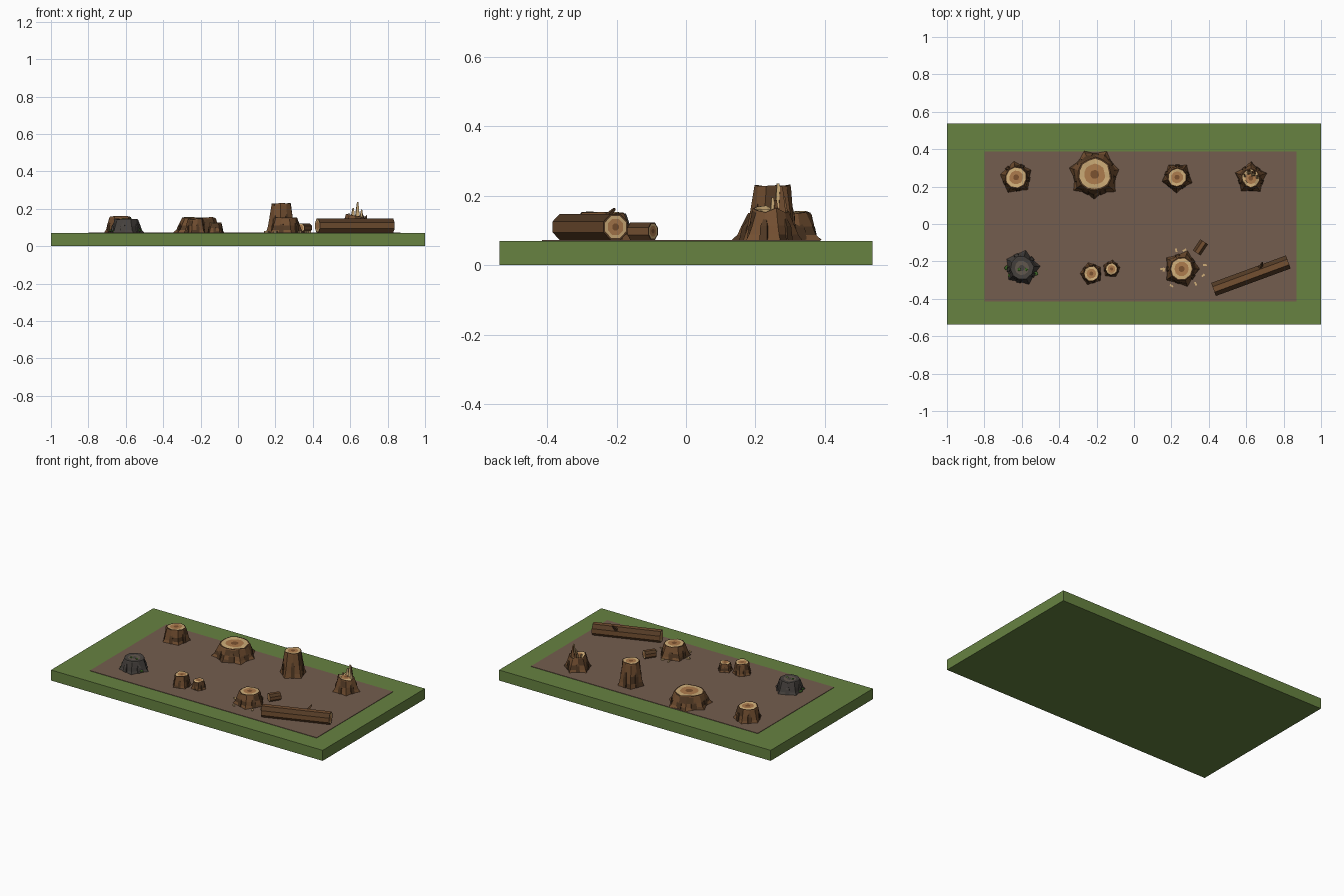
import bpy, bmesh, random
from math import sin, cos, pi, atan2, hypot
from mathutils import Vector, Matrix

random.seed(4)
cube = bpy.data.objects.get("Cube")
if cube:
    bpy.data.objects.remove(cube)

COLOURS = {
    "grass": (0.135, 0.225, 0.053), "soil": (0.175, 0.11, 0.077),
    "bark": (0.175, 0.08, 0.031), "dark_bark": (0.085, 0.042, 0.018),
    "sapwood": (0.62, 0.42, 0.19), "heartwood": (0.42, 0.2, 0.075),
    "core": (0.2, 0.085, 0.03), "dead_bark": (0.062, 0.054, 0.048),
    "dead_wood": (0.12, 0.095, 0.075), "moss": (0.06, 0.17, 0.025)}
NAMES = list(COLOURS)
MATS = []
for name, rgb in COLOURS.items():
    m = bpy.data.materials.new(name)
    m.use_nodes = True
    m.diffuse_color = (*rgb, 1)
    bsdf = next(n for n in m.node_tree.nodes if n.type == "BSDF_PRINCIPLED")
    bsdf.inputs["Base Color"].default_value = (*rgb, 1)
    bsdf.inputs["Roughness"].default_value = 0.9
    MATS.append(m)
GROUND = 0.073


def finish(name, bm, matrix=Matrix()):
    bmesh.ops.recalc_face_normals(bm, faces=bm.faces)
    mesh = bpy.data.meshes.new(name)
    bm.to_mesh(mesh)
    bm.free()
    for m in MATS:
        mesh.materials.append(m)
    ob = bpy.data.objects.new(name, mesh)
    ob.matrix_world = matrix
    bpy.context.collection.objects.link(ob)
    return ob


def box(name, lo, hi, mat, matrix=Matrix()):
    bm = bmesh.new()
    lo, hi = Vector(lo), Vector(hi)
    bmesh.ops.create_cube(bm, size=1, matrix=Matrix.Translation((lo + hi) / 2) @ Matrix.Diagonal((*(hi - lo), 1)))
    for f in bm.faces:
        f.material_index = NAMES.index(mat)
    return finish(name, bm, matrix)


def loft(bm, rings, bands):
    """Skin closed rings of points; bands gives the material choices of each strip and the end cap."""
    rows = [[bm.verts.new(p) for p in ring] for ring in rings]
    n = len(rows[0])
    for a, b, mats in zip(rows, rows[1:], bands):
        for i in range(n):
            j = (i + 1) % n
            f = bm.faces.new((a[i], a[j], b[j], b[i]))
            f.material_index = NAMES.index(random.choice(mats))
    bm.faces.new(rows[-1]).material_index = NAMES.index(bands[-1][0])
    bm.faces.new(rows[0][::-1]).material_index = NAMES.index(bands[0][0])


def stump(name, x, y, root, top, height, roots=5, turn=0.0, dead=False, rough=0.004):
    bark = ["dead_bark"] if dead else ["bark", "bark", "bark", "dark_bark"]
    wood = ["dead_bark", "dead_wood", "dead_bark"] if dead else ["sapwood", "heartwood", "core"]
    n = roots * 2
    h = height - GROUND
    angles = [turn + pi * i / roots for i in range(n)]
    lift = [random.uniform(-rough, rough) for _ in angles]
    wobble = [random.uniform(0.94, 1.04) for _ in angles]

    def ring(tip, valley, z, edge=0.0):
        return [((tip if i % 2 == 0 else valley) * wobble[i] * cos(a),
                 (tip if i % 2 == 0 else valley) * wobble[i] * sin(a),
                 z + edge * lift[i]) for i, a in enumerate(angles)]
    mid = top + (root - top) * 0.35
    rings = [ring(root, mid, 0), ring(root * 0.88, mid * 0.97, h * 0.18),
             ring(mid * 1.04, mid * 0.94, h * 0.48),
             ring(top * 1.04, top * 1.04, h * 0.93, 1), ring(top, top, h, 1),
             ring(top * 0.9, top * 0.9, h, 1), ring(top * 0.62, top * 0.62, h),
             ring(top * 0.26, top * 0.26, h)]
    bm = bmesh.new()
    loft(bm, rings, [bark, bark, bark, bark, [bark[-1]], wood[:1], wood[1:2], wood[2:]])
    finish(name, bm, Matrix.Translation((x, y, GROUND)))
    # Raised bark slabs on the flanks, one between each pair of roots
    for k in range(roots):
        a = angles[2 * k + 1]
        d, t = Vector((cos(a), sin(a), 0)), Vector((-sin(a), cos(a), 0))
        w = root * 0.13
        bm = bmesh.new()
        slab = []
        for r, z, s in ((mid * 1.06, 0, 1.0), (mid * 0.99, h * 0.45, 0.9), (top * 1.02, h * 0.72, 0.3)):
            slab.append([d * (r - inset) + t * (w * s * side) + Vector((0, 0, z))
                         for inset, side in ((0, -1), (0, 1), (0.02, 1), (0.02, -1))])
        loft(bm, slab, [["dead_bark" if dead else "dark_bark"]] * 3)
        finish(f"{name}_bark_slab_{k + 1}", bm, Matrix.Translation((x, y, GROUND)))


def log(name, start, end, radius, sides=8):
    """Fallen trunk lying on the soil, with ringed cut ends."""
    a = Vector((*start, GROUND + radius * 0.95))
    b = Vector((*end, GROUND + radius * 0.95))
    length = (b - a).length
    turn = atan2(b.y - a.y, b.x - a.x)

    def ring(f, x):
        return [(x, radius * f * cos(2 * pi * (i + 0.5) / sides),
                 radius * f * sin(2 * pi * (i + 0.5) / sides)) for i in range(sides)]
    bm = bmesh.new()
    loft(bm, [ring(0.28, 0), ring(0.65, 0), ring(0.88, 0), ring(1.03, 0),
              ring(1.03, length), ring(0.88, length), ring(0.65, length), ring(0.28, length)],
         [["heartwood"], ["sapwood"], ["dark_bark"], ["bark"], ["dark_bark"],
          ["sapwood"], ["heartwood"], ["core"]])
    for f in bm.faces:
        c = f.calc_center_median()
        if abs(c.x - length / 2) < 0.01 and f.calc_area() > 0 and abs(c.y) > radius * 0.6 and c.z > 0:
            f.material_index = NAMES.index("dark_bark")
    return finish(name, bm, Matrix.Translation(a) @ Matrix.Rotation(turn, 4, "Z"))


def spike(name, base, tip, width, mat):
    """Tapered four-sided shard."""
    bm = bmesh.new()
    axis = Vector(tip) - Vector(base)
    bmesh.ops.create_cone(bm, segments=4, radius1=width, radius2=width * 0.3, depth=axis.length, cap_ends=True)
    for f in bm.faces:
        f.material_index = NAMES.index(mat)
    rot = axis.to_track_quat("Z", "Y").to_matrix().to_4x4()
    return finish(name, bm, Matrix.Translation((Vector(base) + Vector(tip)) / 2) @ rot)


# Ground
box("grass_base", (-1, -0.538, 0), (1, 0.538, 0.07), "grass")
box("soil_patch", (-0.8, -0.415, 0.068), (0.87, 0.388, GROUND), "soil")

# Back row of stumps
stump("small_stump", -0.63, 0.25, 0.09, 0.06, 0.158, 5, 0.45)
stump("wide_stump", -0.21, 0.265, 0.14, 0.09, 0.153, 7, 0.2)
stump("tall_stump", 0.23, 0.25, 0.085, 0.052, 0.228, 5, 0.9)
stump("broken_stump", 0.625, 0.245, 0.09, 0.052, 0.16, 5, 0.3, rough=0.012)
for i, (dx, dy, z, w) in enumerate(((0.012, 0.022, 0.235, 0.017), (-0.012, 0.03, 0.205, 0.016),
                                   (0.033, 0.006, 0.195, 0.013), (-0.034, 0.012, 0.178, 0.01))):
    spike(f"splinter_{i + 1}", (0.625 + dx, 0.245 + dy, 0.14), (0.628 + dx, 0.243 + dy, z), w, "sapwood")
    spike(f"splinter_bark_{i + 1}", (0.626 + dx * 1.15, 0.25 + dy * 1.15, 0.135),
          (0.627 + dx, 0.252 + dy, z - 0.008), w, "bark")

# Front row of stumps
stump("dead_stump", -0.6, -0.235, 0.098, 0.064, 0.145, 5, 0.1, dead=True)
stump("twin_stump_large", -0.228, -0.265, 0.062, 0.042, 0.145, 5, 0.6)
stump("twin_stump_small", -0.12, -0.24, 0.049, 0.033, 0.125, 5, 0.2)
stump("chopped_stump", 0.255, -0.24, 0.1, 0.063, 0.153, 5, 0.0)

# Moss tufts on the dead stump
for i, (x, y, z, r) in enumerate(((-0.59, -0.167, 0.085, 0.015), (-0.68, -0.235, 0.083, 0.014),
                                 (-0.525, -0.265, 0.085, 0.013), (-0.665, -0.275, 0.08, 0.011),
                                 (-0.615, -0.243, 0.145, 0.01), (-0.575, -0.243, 0.145, 0.009))):
    bm = bmesh.new()
    bmesh.ops.create_icosphere(bm, subdivisions=1, radius=r, matrix=Matrix.Diagonal((1, 1, 0.5, 1)))
    for f in bm.faces:
        f.material_index = NAMES.index("moss")
    finish(f"moss_{i + 1}", bm, Matrix.Translation((x, y, z)))

# Fallen logs and a snapped branch
log("long_log", (0.425, -0.35), (0.825, -0.203), 0.039)
log("short_log", (0.335, -0.155), (0.375, -0.095), 0.026)
spike("branch_stub", (0.675, -0.235, 0.13), (0.687, -0.205, 0.163), 0.013, "dark_bark")

# Wood chips around the chopped stump
for i, (x, y) in enumerate(((0.27, -0.14), (0.225, -0.14), (0.38, -0.22), (0.16, -0.245),
                            (0.2, -0.33), (0.37, -0.275), (0.33, -0.32), (0.15, -0.24))):
    box(f"wood_chip_{i + 1}", (-0.01, -0.005, 0), (0.01, 0.005, 0.007), "sapwood",
        Matrix.Translation((x, y, GROUND)) @ Matrix.Rotation(i * 1.3 + 0.5, 4, "Z"))
